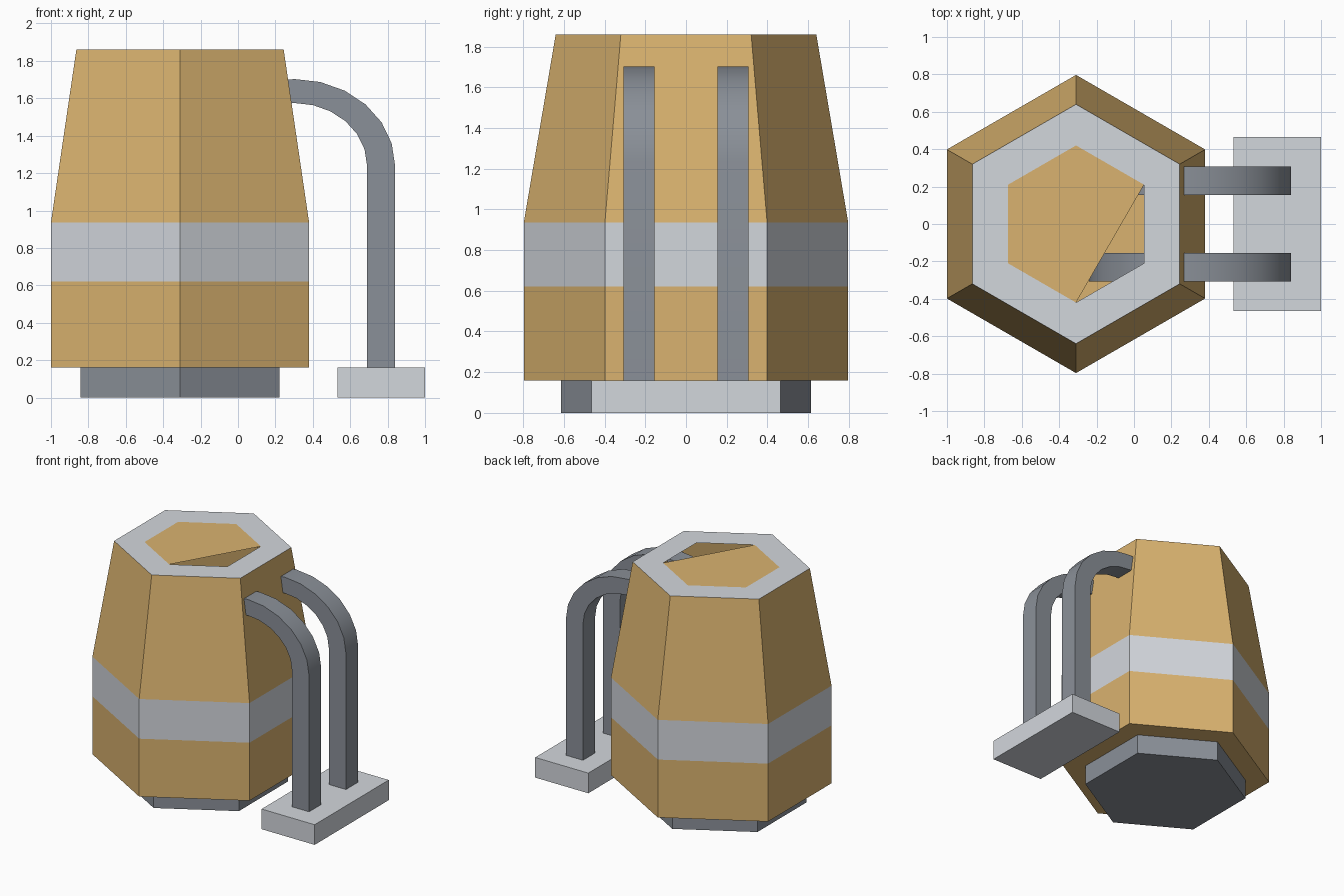
import bpy, bmesh, math

if "Cube" in bpy.data.objects:
    bpy.data.objects.remove(bpy.data.objects["Cube"])

CX = -0.31  # axis of the six-sided barrel


def material(name, rgb):
    m = bpy.data.materials.new(name)
    m.diffuse_color = (*rgb, 1)
    m.use_nodes = True
    m.node_tree.nodes["Principled BSDF"].inputs["Base Color"].default_value = m.diffuse_color
    return m


tan = material("tan", (0.70, 0.45, 0.16))
light_gray = material("light gray", (0.65, 0.68, 0.72))
dark_gray = material("dark gray", (0.255, 0.279, 0.314))


def finish(name, bm, mats, recalc=True):
    if recalc:
        bmesh.ops.recalc_face_normals(bm, faces=bm.faces)
    me = bpy.data.meshes.new(name)
    bm.to_mesh(me)
    bm.free()
    for m in mats:
        me.materials.append(m)
    ob = bpy.data.objects.new(name, me)
    bpy.context.collection.objects.link(ob)
    return ob


def hex_ring(bm, r, z):
    """Six corners starting at +y, going counter-clockwise."""
    return [bm.verts.new((CX + r * math.cos(math.radians(90 + 60 * i)),
                          r * math.sin(math.radians(90 + 60 * i)), z)) for i in range(6)]


def bridge(bm, low, high, mat=0):
    for i in range(6):
        j = (i + 1) % 6
        bm.faces.new((low[i], low[j], high[j], high[i])).material_index = mat


# Hollow barrel: straight lower wall, gray band, tapered upper wall, gray rim
bm = bmesh.new()
levels = [(0.797, 0.16, 0), (0.797, 0.62, 1), (0.797, 0.935, 0), (0.64, 1.86, 1), (0.42, 1.86, 0)]
rings = [hex_ring(bm, r, z) for r, z, _ in levels]
for k in range(4):
    bridge(bm, rings[k], rings[k + 1], levels[k][2])
bm.faces.new(rings[0][::-1])
# Lid covers the opening except for one corner sector, which stays open
lid = rings[-1]
bm.faces.new([lid[i] for i in (0, 1, 2, 3, 5)])
finish("barrel", bm, [tan, light_gray], recalc=False)

# Foot under the barrel, open where it meets the barrel floor
bm = bmesh.new()
bottom, top = hex_ring(bm, 0.615, 0), hex_ring(bm, 0.615, 0.16)
bridge(bm, bottom, top)
bm.faces.new(bottom[::-1])
finish("foot", bm, [dark_gray], recalc=False)

# Side block that carries the pipes
bm = bmesh.new()
bmesh.ops.create_cube(bm, size=1)
for v in bm.verts:
    v.co.x = 0.766 + v.co.x * 0.466
    v.co.y *= 0.93
    v.co.z = 0.08 + v.co.z * 0.16
finish("side_block", bm, [light_gray])


# Arched pipes: up from the block, over, and down inside the barrel
def arch(rx, rz, steps=12):
    pts = [(0.3 + rx, 0.16)]
    for i in range(steps + 1):
        a = math.pi * i / steps
        pts.append((0.3 + rx * math.cos(a), 1.24 + rz * math.sin(a)))
    return pts + [(0.3 - rx, 0.16)]


for side, name in ((-1, "front_pipe"), (1, "back_pipe")):
    bm = bmesh.new()
    sections = []
    for (xo, zo), (xi, zi) in zip(arch(0.54, 0.463), arch(0.39, 0.335)):
        sections.append([bm.verts.new((x, side * y, z)) for x, y, z in
                         ((xo, 0.155, zo), (xo, 0.308, zo), (xi, 0.308, zi), (xi, 0.155, zi))])
    for a, b in zip(sections, sections[1:]):
        for i in range(4):
            j = (i + 1) % 4
            bm.faces.new((a[i], a[j], b[j], b[i]))
    bm.faces.new(sections[0])
    bm.faces.new(sections[-1])
    ob = finish(name, bm, [dark_gray])
    bpy.ops.object.select_all(action='DESELECT')
    ob.select_set(True)
    bpy.context.view_layer.objects.active = ob
    bpy.ops.object.shade_smooth_by_angle(angle=math.radians(30))
